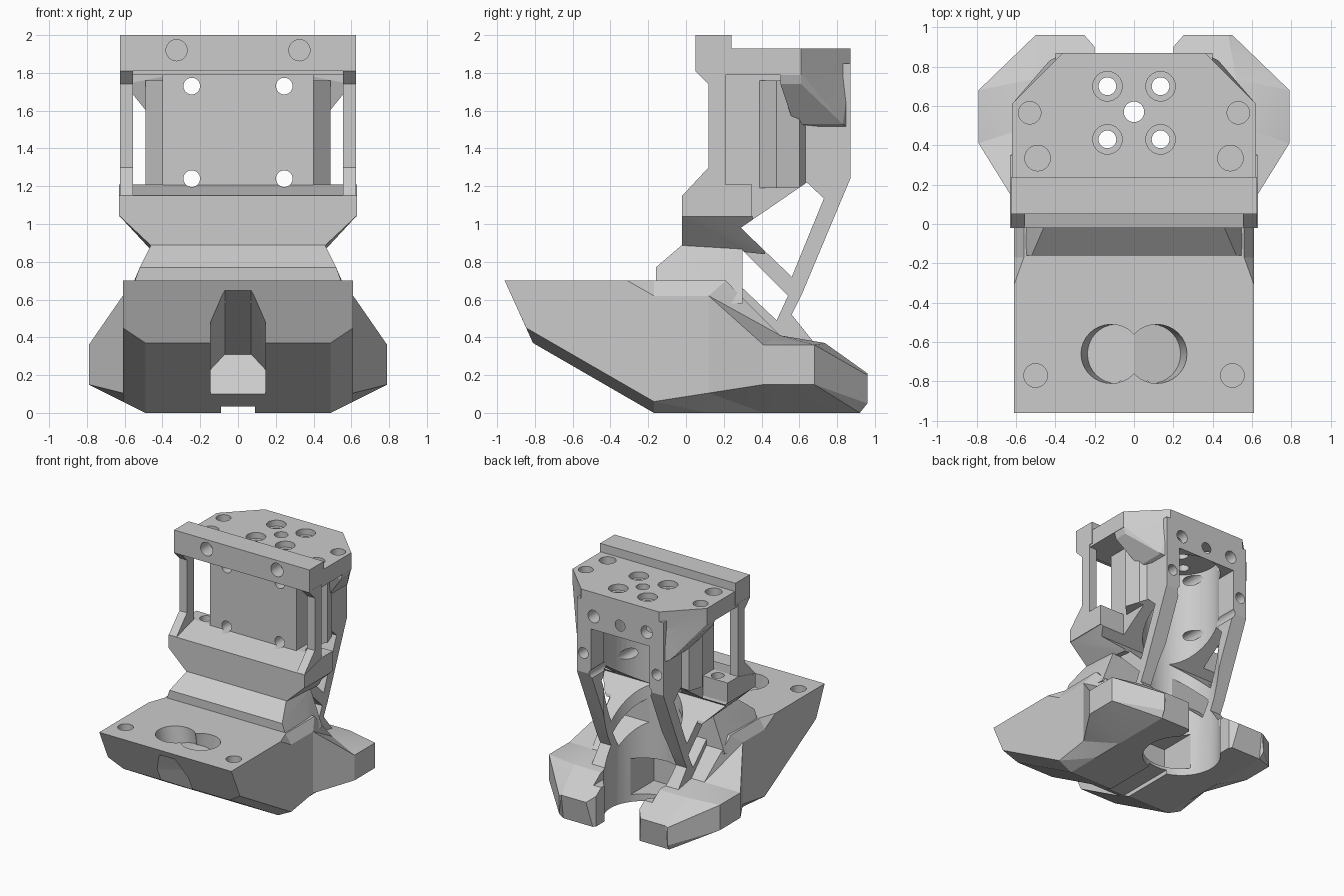
import bpy, bmesh, math
from mathutils import Vector, Matrix

if "Cube" in bpy.data.objects:
    bpy.data.objects.remove(bpy.data.objects["Cube"])


def new_object(name, bm):
    bmesh.ops.recalc_face_normals(bm, faces=bm.faces)
    me = bpy.data.meshes.new(name)
    bm.to_mesh(me)
    bm.free()
    ob = bpy.data.objects.new(name, me)
    bpy.context.scene.collection.objects.link(ob)
    return ob


def hull(name, pts, sides=(1, -1)):
    """Convex solid from points repeated on the given x sides."""
    bm = bmesh.new()
    for s in sides:
        for x, y, z in pts:
            bm.verts.new((s * x, y, z))
    bmesh.ops.convex_hull(bm, input=bm.verts)
    junk = [v for v in bm.verts if not v.link_faces]
    bmesh.ops.delete(bm, geom=junk, context='VERTS')
    bmesh.ops.dissolve_limit(bm, angle_limit=0.005, verts=bm.verts, edges=bm.edges)
    return new_object(name, bm)


def prism(name, pts, a, b, axis):
    """Extrude a profile along axis: x takes (y,z), z takes (x,y)."""
    place = {'x': lambda p, t: (t, p[0], p[1]),
             'z': lambda p, t: (p[0], p[1], t)}[axis]
    bm = bmesh.new()
    lo = [bm.verts.new(place(p, a)) for p in pts]
    hi = [bm.verts.new(place(p, b)) for p in pts]
    bm.faces.new(lo)
    bm.faces.new(hi)
    for i in range(len(pts)):
        j = (i + 1) % len(pts)
        bm.faces.new((lo[i], lo[j], hi[j], hi[i]))
    return new_object(name, bm)


def box(name, x0, x1, y0, y1, z0, z1):
    return prism(name, [(x0, y0), (x1, y0), (x1, y1), (x0, y1)], z0, z1, 'z')


def rod(name, p, q, r, n=32):
    p, q = Vector(p), Vector(q)
    bm = bmesh.new()
    m = Matrix.Translation((p + q) / 2) @ (q - p).to_track_quat('Z', 'Y').to_matrix().to_4x4()
    bmesh.ops.create_cone(bm, cap_ends=True, segments=n, radius1=r, radius2=r,
                          depth=(q - p).length, matrix=m)
    return new_object(name, bm)


def loft(name, rings):
    """Skin half sections (mirrored in x) from front to back."""
    bm = bmesh.new()
    loops = []
    for ring in rings:
        full = ring + [(-x, y, z) for x, y, z in reversed(ring)]
        loops.append([bm.verts.new(p) for p in full])
    for a, b in zip(loops, loops[1:]):
        for i in range(len(a)):
            j = (i + 1) % len(a)
            bm.faces.new((a[i], a[j], b[j], b[i]))
    bm.faces.new(loops[0])
    bm.faces.new(loops[-1])
    bmesh.ops.triangulate(bm, faces=bm.faces)
    bmesh.ops.dissolve_limit(bm, angle_limit=0.03, verts=bm.verts, edges=bm.edges)
    return new_object(name, bm)


# Foot: sections as top edge, upper side, lower side, bottom edge
foot = loft("foot_bracket", [
    [(.61, -.96, .70), (.61, -.924, .62), (.61, -.846, .45), (.49, -.81, .37)],
    [(.61, -.31, .70), (.61, -.31, .62), (.61, -.31, .14), (.49, -.31, .08)],
    [(.56, -.17, .70), (.61, -.17, .62), (.61, -.17, .06), (.49, -.17, 0)],
    [(.56, .21, .70), (.61, .12, .62), (.61, .12, .105), (.49, .12, 0)],
    [(.52, .50, .41), (.79, .41, .36), (.79, .41, .15), (.49, .41, 0)],
    [(.52, .735, .37), (.79, .68, .36), (.79, .68, .15), (.49, .68, 0)],
    [(.48, .96, .21), (.50, .96, .20), (.50, .96, .05), (.49, .92, 0)]])

adds = []
# Upright core with rear struts (side profile)
adds.append(prism("core", [(.20, 1.85), (.87, 1.85), (.87, 1.24), (.61, .62), (.56, .52),
                           (.68, .37), (.66, .25), (0, .25), (-.015, .89), (-.015, 1.145),
                           (.20, 1.205)], -.40, .40, 'x'))
# Lower leg and waist flare
adds.append(hull("lower_leg", [(.46, -.02, .89), (.52, -.16, .77), (.56, -.16, .66),
                               (.60, 0, .58), (.46, .30, .87), (.57, .30, .58)]))
adds.append(hull("waist", [(.46, -.02, .885), (.63, -.02, 1.045), (.46, .22, .885),
                           (.63, .35, 1.045), (.44, .42, .84), (.42, .30, .98)]))
# Sill under the side windows
adds.append(prism("sill", [(-.02, 1.04), (-.02, 1.15), (.21, 1.21),
                           (.35, 1.21), (.35, 1.04)], -.63, .63, 'x'))
# Top plate and raised front bar
adds.append(prism("top_plate", [(-.62, .1), (.62, .1), (.62, .61), (.36, .87),
                                (-.36, .87), (-.62, .61)], 1.79, 1.93, 'z'))
adds.append(box("front_bar", -.625, .625, .05, .24, 1.81, 2))
for s in (1, -1):
    x0, x1 = sorted((s * .555, s * .626))
    # Corner posts with sloped feet
    adds.append(prism("post", [(.05, 1.82), (.05, 1.81), (.12, 1.74), (.12, 1.30), (-.018, 1.152),
                               (-.018, 1.12), (.21, 1.12), (.21, 1.82)], x0, x1, 'x'))
    # Sloped gussets below the top plate
    adds.append(hull("gusset", [(.62, .50, 1.80), (.62, .61, 1.80), (.60, .50, 1.74),
                                (.60, .61, 1.74), (.36, .868, 1.80), (.36, .868, 1.50),
                                (.43, .83, 1.53), (.43, .57, 1.53), (.3, .5, 1.8)], (s,)))
    # Flared cheeks beside the cavity
    adds.append(hull("cheek", [(x, y, z) for z in (1.19, 1.76) for x, y in
                               ((.36, .36), (.40, .39), (.49, .48), (.45, .60), (.36, .66))], (s,)))

cuts = []
# Vertical cavity, rear opening and gap between the heels
cuts.append(rod("cavity", (0, .57, -.1), (0, .57, 1.785), .30, 48))
cuts.append(box("rear_opening", -.27, .27, .57, 1.1, .3, 1.62))
cuts.append(prism("heel_gap", [(-.2, .5), (.2, .5), (.2, .9), (.27, .98), (-.27, .98), (-.2, .9)],
                  -.1, .6, 'z'))
cuts.append(box("inner_recess", -.24, .24, .08, .5, .06, .36))
cuts.append(box("sole_slot", -.09, .09, -.4, .5, -.1, .035))
# Side openings that leave the diagonal braces
cuts.append(prism("upper_side_opening", [(.29, .98), (.64, 1.22), (.73, 1.135), (.56, .72)], -1, 1, 'x'))
cuts.append(prism("lower_side_opening", [(.30, .86), (.54, .62), (.48, .49), (.30, .66)], -1, 1, 'x'))
# Slanted tunnel in the toe with a chamfered top
cuts.append(hull("toe_tunnel", [(.145, -1.05, .56), (.145, -1.05, .0), (.07, -1.05, .70),
                                (.145, -.34, .10), (.145, -.25, .23), (.07, -.20, .31)]))
bolt = [("vent", (.245, -.1, 1.73), (.245, .8, 1.73), .044),
        ("vent_rear", (.245, .75, 1.73), (.245, 1, 1.73), .052),
        ("vent_low", (.245, .1, 1.24), (.245, 1, 1.24), .044),
        ("bar_hole", (.325, -.1, 1.92), (.325, .17, 1.92), .056),
        ("rear_hole", (.34, .70, 1.40), (.34, 1, 1.40), .045),
        ("plate_hole", (.53, .565, 1.84), (.53, .565, 2.1), .057),
        ("plate_hole", (.49, .335, 1.85), (.49, .335, 2.1), .065),
        ("sill_hole", (.49, .28, 1.12), (.49, .28, 1.5), .05),
        ("foot_hole", (.50, -.77, .58), (.50, -.77, 1), .06),
        ("toe_socket", (.09, -.66, .58), (.155, -.66, .88), .15)]
for y in (.43, .70):
    bolt.append(("mount_hole", (.135, y, 1.6), (.135, y, 2.1), .045))
    bolt.append(("counterbore", (.135, y, 1.88), (.135, y, 2.1), .075))
for s in (1, -1):
    for name, p, q, r in bolt:
        cuts.append(rod(name, (s * p[0], p[1], p[2]), (s * q[0], q[1], q[2]), r))
cuts.append(rod("centre_hole", (0, .57, 1.6), (0, .57, 2.1), .052))
cuts.append(rod("rear_centre_hole", (0, .78, 1.72), (0, 1, 1.72), .045))

# Join the solids, then carve
for op, group in (('UNION', adds), ('DIFFERENCE', cuts)):
    for ob in group:
        ob.hide_render = True
        m = foot.modifiers.new(ob.name, 'BOOLEAN')
        m.operation, m.solver, m.object = op, 'EXACT', ob
dg = bpy.context.evaluated_depsgraph_get()
foot.data = bpy.data.meshes.new_from_object(foot.evaluated_get(dg))
foot.modifiers.clear()
for ob in adds + cuts:
    bpy.data.objects.remove(ob)

bpy.context.view_layer.objects.active = foot
foot.select_set(True)
bpy.ops.object.shade_smooth_by_angle(angle=math.radians(14))
